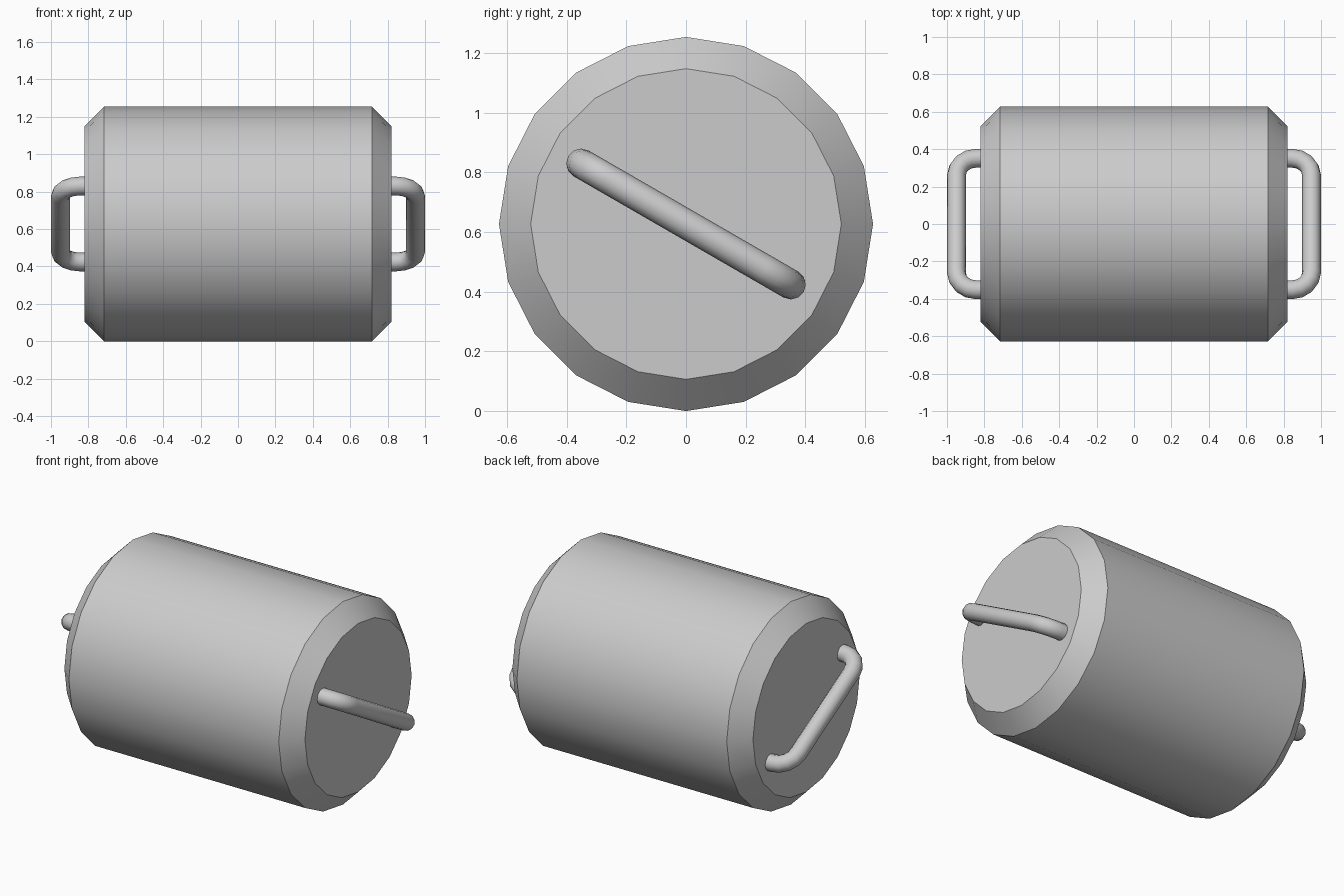
import bpy
import math
from mathutils import Vector

if "Cube" in bpy.data.objects:
    bpy.data.objects.remove(bpy.data.objects["Cube"])

CENTRE_Z = 0.627
TILT = math.radians(-30)


def finish(obj, name):
    obj.name = name
    bpy.ops.object.select_all(action='DESELECT')
    obj.select_set(True)
    bpy.context.view_layer.objects.active = obj


# Drum body: 20-sided cylinder lying along x, chamfered at both rims
bpy.ops.mesh.primitive_cylinder_add(vertices=20, radius=0.627, depth=1.644,
                                    location=(0, 0, CENTRE_Z),
                                    rotation=(0, math.pi / 2, 0))
body = bpy.context.object
finish(body, "drum_body")
chamfer = body.modifiers.new("rim_chamfer", 'BEVEL')
chamfer.width = 0.105
chamfer.segments = 1
chamfer.limit_method = 'ANGLE'
chamfer.angle_limit = math.radians(45)
bpy.ops.object.modifier_apply(modifier=chamfer.name)
bpy.ops.object.shade_smooth_by_angle(angle=math.radians(30))


# Bar handle: bent tube whose long side is tilted across the end face
def handle(name, side):
    half, reach, bend, steps = 0.406, 0.949, 0.105, 4
    end = [(half, 0.78)]
    for i in range(steps + 1):
        a = math.pi / 2 * i / steps
        end.append((half - bend + bend * math.cos(a),
                    reach - bend + bend * math.sin(a)))
    path = end + [(-u, x) for u, x in reversed(end)]

    curve = bpy.data.curves.new(name, 'CURVE')
    curve.dimensions = '3D'
    curve.bevel_depth = 0.05
    curve.bevel_resolution = 4
    curve.use_fill_caps = True
    spline = curve.splines.new('POLY')
    spline.points.add(len(path) - 1)
    for point, (u, x) in zip(spline.points, path):
        pos = Vector((side * x, u * math.cos(TILT),
                      CENTRE_Z + u * math.sin(TILT)))
        point.co = (*pos, 1)
    obj = bpy.data.objects.new(name, curve)
    bpy.context.collection.objects.link(obj)
    finish(obj, name)
    bpy.ops.object.convert(target='MESH')
    bpy.ops.object.shade_smooth_by_angle(angle=math.radians(40))


handle("right_handle", 1)
handle("left_handle", -1)
